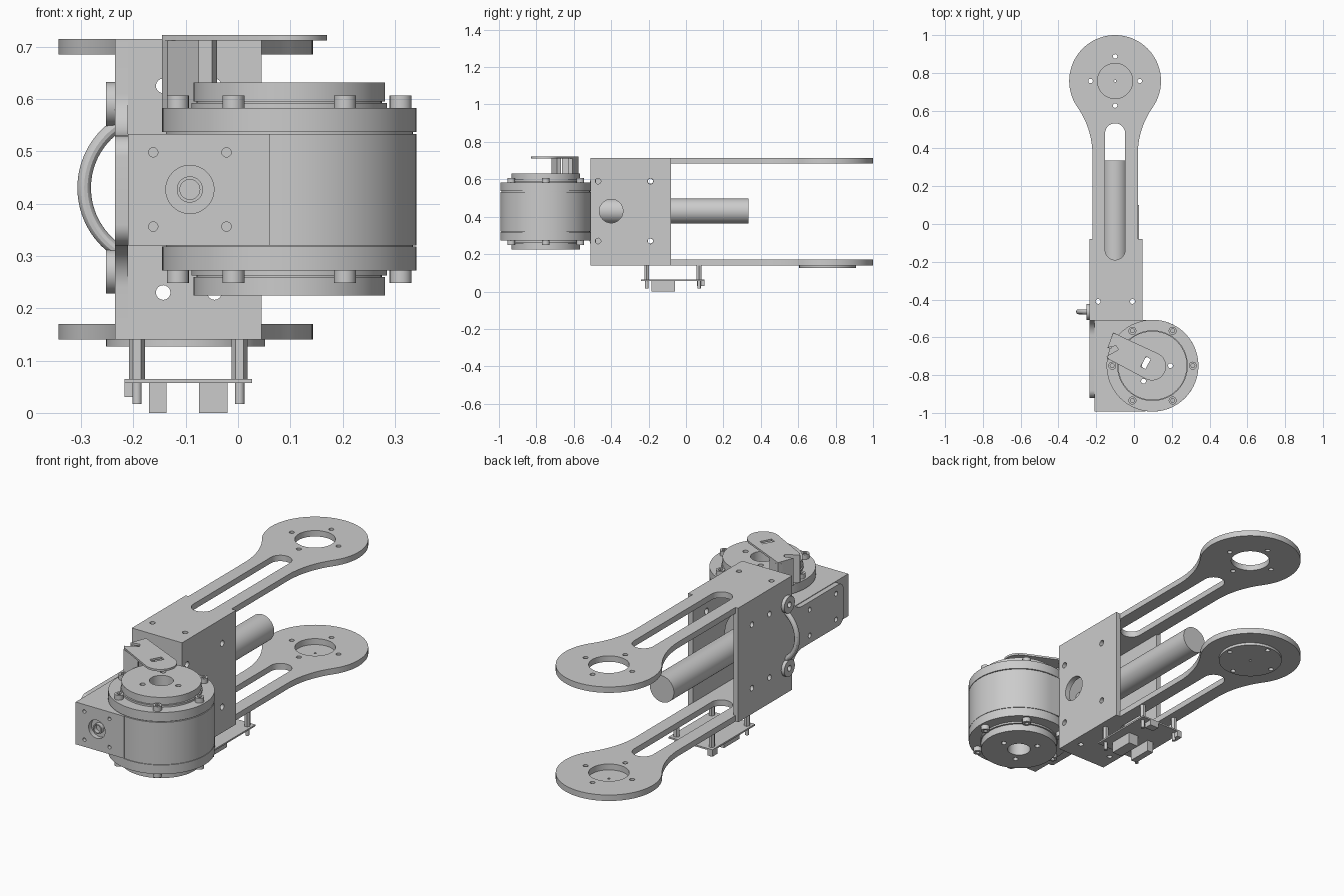
import bpy, bmesh
from math import sin, cos, pi, radians
from mathutils import Matrix, Vector

if "Cube" in bpy.data.objects:
    bpy.data.objects.remove(bpy.data.objects["Cube"])

# ---------- helpers ----------
# 2D (u, v) plus thickness w mapped to world, by extrusion axis
AXES = {
    'Z': Matrix(((1, 0, 0), (0, 1, 0), (0, 0, 1))),
    'X': Matrix(((0, 0, 1), (1, 0, 0), (0, 1, 0))),    # u = y, v = z
    'Y': Matrix(((1, 0, 0), (0, 0, -1), (0, 1, 0))),   # u = x, v = z
}

def arc(cx, cy, r, a0, a1, n=24):
    return [(cx + r * cos(radians(a0 + (a1 - a0) * i / n)),
             cy + r * sin(radians(a0 + (a1 - a0) * i / n))) for i in range(n + 1)]

def circ(cx, cy, r, n=48):
    return arc(cx, cy, r, 0, 360, n)[:-1]

def rect(u0, v0, u1, v1):
    return [(u0, v0), (u1, v0), (u1, v1), (u0, v1)]

def finish(obj):
    bpy.ops.object.select_all(action='DESELECT')
    bpy.context.view_layer.objects.active = obj
    obj.select_set(True)
    bpy.ops.object.convert(target='MESH')
    obj = bpy.context.view_layer.objects.active
    bm = bmesh.new()
    bm.from_mesh(obj.data)
    bmesh.ops.remove_doubles(bm, verts=bm.verts, dist=1e-5)
    bmesh.ops.recalc_face_normals(bm, faces=bm.faces)
    bm.to_mesh(obj.data)
    bm.free()
    bpy.ops.object.shade_smooth_by_angle(angle=radians(30))
    return obj

def slab(name, outline, holes, axis, lo, hi):
    """Flat part: filled outline with holes, extruded from lo to hi along an axis."""
    cu = bpy.data.curves.new(name, 'CURVE')
    cu.dimensions = '2D'
    cu.fill_mode = 'BOTH'
    cu.extrude = (hi - lo) / 2
    for pts in [outline] + list(holes):
        s = cu.splines.new('POLY')
        s.points.add(len(pts) - 1)
        for p, (u, v) in zip(s.points, pts):
            p.co = (u, v, 0, 1)
        s.use_cyclic_u = True
    obj = bpy.data.objects.new(name, cu)
    bpy.context.collection.objects.link(obj)
    obj = finish(obj)
    mid = (lo + hi) / 2
    off = {'X': Vector((mid, 0, 0)), 'Y': Vector((0, mid, 0)), 'Z': Vector((0, 0, mid))}[axis]
    obj.data.transform(Matrix.Translation(off) @ AXES[axis].to_4x4())
    return obj

def rod(name, u, v, r, axis, lo, hi, holes=(), n=48):
    return slab(name, circ(u, v, r, n), holes, axis, lo, hi)

def box(name, x0, x1, y0, y1, z0, z1):
    return slab(name, rect(x0, y0, x1, y1), [], 'Z', z0, z1)

# ---------- fork arms ----------
AX, AY, R = -0.10, 0.757, 0.243
right = ([(0.02, -0.48)] + arc(AX + 0.557, AY - 0.39, 0.437, 180, 145, 16))
left = [(2 * AX - x, y) for x, y in reversed(right)]
arm_outline = right + arc(AX, AY, R, -35, 215, 72)[1:-1] + left
slot = arc(AX, 0.48, 0.053, 0, 180) + arc(AX, -0.137, 0.053, 180, 360)
end_bolts = [circ(AX + 0.13 * cos(k * pi / 2), AY + 0.13 * sin(k * pi / 2), 0.012, 16) for k in range(4)]
arm_holes = [slot, circ(AX, AY, 0.093)] + end_bolts
arm_holes += [circ(x, -0.41, 0.013, 16) for x in (-0.19, -0.008)]
slab("upper_fork_arm", arm_outline, arm_holes, 'Z', 0.685, 0.715)
slab("lower_fork_arm", arm_outline, arm_holes, 'Z', 0.14, 0.17)
rod("lower_bearing_cap", AX, AY, 0.152, 'Z', 0.127, 0.14, end_bolts + [circ(AX, AY, 0.006, 12)], 64)

# ---------- box frame ----------
corner_holes = [circ(y, z, 0.015, 16) for y in (-0.47, -0.19) for z in (0.27, 0.59)]
slab("right_side_plate", rect(-0.51, 0.14, -0.08, 0.715),
     corner_holes + [circ(-0.40, 0.43, 0.063)], 'X', 0.018, 0.045)
left_outline = ([(-0.08, 0.14), (-0.08, 0.715), (-0.51, 0.715)]
                + arc(-0.59, 0.61, 0.08, 0, -90, 12)
                + arc(-0.88, 0.49, 0.04, 90, 180, 8) + arc(-0.88, 0.36, 0.04, 180, 270, 8)
                + arc(-0.59, 0.24, 0.08, 90, 0, 12) + [(-0.51, 0.14)])
slab("left_side_plate", left_outline,
     [circ(y, z, 0.014, 16) for y in (-0.19, -0.33) for z in (0.27, 0.59)]
     + [circ(y, z, 0.012, 16) for y in (-0.65, -0.86) for z in (0.36, 0.49)], 'X', -0.235, -0.21)
slab("front_wall", rect(-0.21, 0.14, 0.018, 0.715),
     [circ(x, z, 0.014, 16) for x in (-0.143, -0.045) for z in (0.23, 0.625)], 'Y', -0.51, -0.48)
rod("round_actuator", AX, 0.43, 0.067, 'Y', -0.48, 0.335)

# ---------- side handle ----------
for z in (0.27, 0.59):
    rod("handle_foot", -0.465, z, 0.042, 'X', -0.252, -0.235, [circ(-0.465, z, 0.014, 16)])
cu = bpy.data.curves.new("handle_grip", 'CURVE')
cu.dimensions = '3D'
cu.bevel_depth = 0.013
cu.bevel_resolution = 4
path = arc(-0.15, 0.43, 0.144, 120, 240, 32)
sp = cu.splines.new('POLY')
sp.points.add(len(path) - 1)
for p, (x, z) in zip(sp.points, path):
    p.co = (x, -0.465, z, 1)
grip = bpy.data.objects.new("handle_grip", cu)
bpy.context.collection.objects.link(grip)
finish(grip)

# ---------- motor ----------
MX, MY = 0.098, -0.75
bore = circ(MX, MY, 0.055)
pins = [circ(MX + 0.095 * cos(radians(a)), MY + 0.095 * sin(radians(a)), 0.013, 16) for a in (0, 120, 240)]
through = [bore] + pins
housing = [(-0.21, -0.97), (0.06, -0.97)] + arc(MX, MY, R, -99, 90, 64) + [(-0.21, -0.507)]
slab("motor_housing", housing, through, 'Z', 0.32, 0.533)
slab("motor_front_face", rect(-0.21, 0.32, 0.06, 0.533),
     [circ(-0.092, 0.427, 0.046)] + [circ(x, z, 0.009, 16) for x in (-0.162, -0.022) for z in (0.356, 0.498)],
     'Y', -0.993, -0.97)
rod("connector_ring", -0.092, 0.427, 0.025, 'Y', -0.99, -0.965, [circ(-0.092, 0.427, 0.019, 32)])

def mirror_z(a, b, low):
    """Heights for the top part, or their mirror about the motor's mid plane."""
    return (0.855 - b, 0.855 - a) if low else (a, b)

for low, side in ((False, "upper"), (True, "lower")):
    for part, r, a, b in (("seam", 0.236, 0.533, 0.537), ("flange", R, 0.537, 0.583),
                          ("collar", 0.187, 0.583, 0.592), ("output_disc", 0.183, 0.595, 0.631),
                          ("disc_seam", 0.177, 0.592, 0.595)):
        rod(f"{side}_motor_{part}", MX, MY, r, 'Z', *mirror_z(a, b, low), through, 80)
    for k in range(6):
        x, y = MX + 0.213 * cos(k * pi / 3), MY + 0.213 * sin(k * pi / 3)
        rod(f"{side}_flange_bolt", x, y, 0.021, 'Z', *mirror_z(0.583, 0.607, low), [circ(x, y, 0.011, 6)], 24)

# ---------- cable guard over the motor ----------
guard = ([(-0.11, -0.575), (-0.04, -0.608)] + arc(0.095, -0.753, 0.075, 62, -118, 24)
         + [(-0.135, -0.715), (-0.145, -0.70), (-0.083, -0.665), (-0.095, -0.645), (-0.14, -0.655)])
t = radians(-28)
slot2 = [(0.062 + u * sin(-t) + v * cos(t), -0.735 + u * cos(t) + v * sin(t))
         for u, v in rect(-0.03, -0.014, 0.03, 0.014)]
slab("guard_plate", guard, [slot2], 'Z', 0.712, 0.722)
slab("guard_post_rear", [(-0.11, -0.575), (-0.04, -0.608), (-0.05, -0.63), (-0.12, -0.597)], [], 'Z', 0.583, 0.712)
slab("guard_post_side", [(-0.11, -0.575), (-0.14, -0.655), (-0.122, -0.662), (-0.092, -0.582)], [], 'Z', 0.583, 0.712)
slab("guard_post_front", [(-0.145, -0.70), (-0.135, -0.72), (-0.075, -0.69), (-0.085, -0.667)], [], 'Z', 0.583, 0.712)

# ---------- circuit board under the frame ----------
posts = [(x, y) for x in (-0.193, 0.003) for y in (-0.21, 0.07)]
box("circuit_board", -0.217, 0.027, -0.24, 0.10, 0.057, 0.065)
for x, y in posts:
    rod("board_standoff", x, y, 0.015, 'Z', 0.065, 0.14, (), 6)
    rod("board_screw", x, y, 0.009, 'Z', 0.017, 0.057, (), 20)
box("board_connector_large", -0.075, -0.02, -0.185, -0.06, 0, 0.057)
box("board_connector_slim", -0.17, -0.137, -0.185, -0.06, 0, 0.057)
box("board_connector_side", -0.217, -0.19, 0.06, 0.10, 0.03, 0.057)
box("board_connector_rear", -0.07, -0.02, 0.06, 0.10, 0.03, 0.057)
